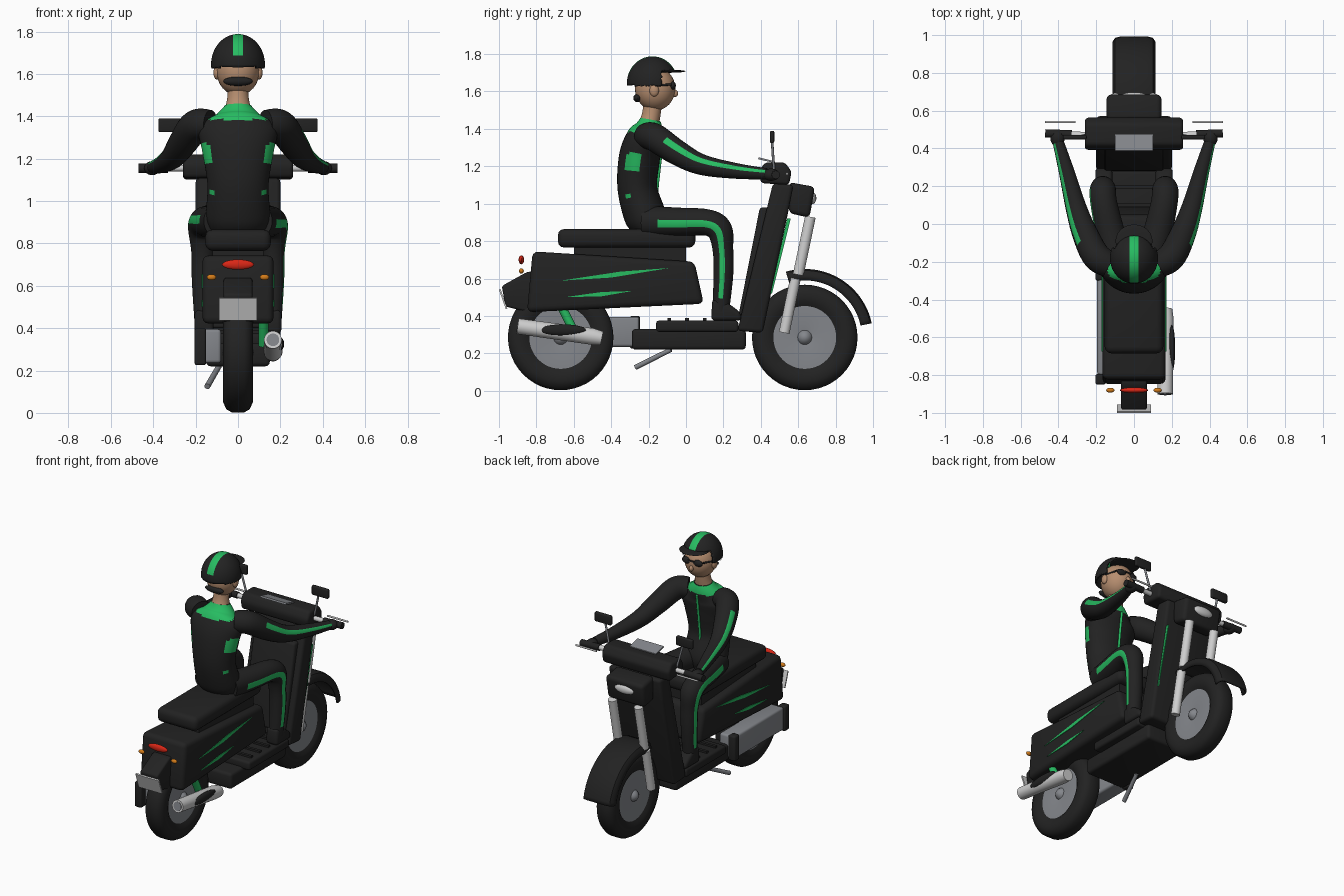
import bpy, bmesh, math
from mathutils import Vector, Matrix

cube = bpy.data.objects.get("Cube")
if cube:
    bpy.data.objects.remove(cube)


def material(name, *rgb):
    m = bpy.data.materials.new(name)
    m.use_nodes = True
    m.diffuse_color = (*rgb, 1)
    m.node_tree.nodes["Principled BSDF"].inputs["Base Color"].default_value = (*rgb, 1)
    return m


BLACK = material("black", .016, .016, .016)
GREEN = material("green", .02, .5, .12)
SKIN = material("skin", .47, .27, .16)
GREY = material("mid_grey", .23, .24, .26)
SILVER = material("silver", .62, .62, .62)
RED = material("red", .7, .02, .008)
ORANGE = material("orange", .65, .2, .01)


def finish(bm, name, *mats):
    bmesh.ops.recalc_face_normals(bm, faces=bm.faces)
    me = bpy.data.meshes.new(name)
    bm.to_mesh(me)
    bm.free()
    ob = bpy.data.objects.new(name, me)
    bpy.context.collection.objects.link(ob)
    for m in mats:
        me.materials.append(m)
    bpy.ops.object.select_all(action='DESELECT')
    ob.select_set(True)
    bpy.context.view_layer.objects.active = ob
    bpy.ops.object.shade_smooth_by_angle(angle=math.radians(40))
    return ob


def prism(name, pts, x0, x1, mat, bevel=0.0):
    """Side outline of (y, z) points extruded across x."""
    bm = bmesh.new()
    f = bm.faces.new([bm.verts.new((x0, y, z)) for y, z in pts])
    ext = bmesh.ops.extrude_face_region(bm, geom=[f])["geom"]
    bmesh.ops.translate(bm, vec=(x1 - x0, 0, 0),
                        verts=[v for v in ext if isinstance(v, bmesh.types.BMVert)])
    if bevel:
        bmesh.ops.bevel(bm, geom=bm.edges[:], offset=bevel, segments=3, profile=.5,
                        affect='EDGES', clamp_overlap=True)
    return finish(bm, name, mat)


def box(name, x0, x1, y0, y1, z0, z1, mat, bevel=0.0):
    return prism(name, [(y0, z0), (y1, z0), (y1, z1), (y0, z1)], x0, x1, mat, bevel)


def ball(name, loc, radii, mat, seg=24):
    bm = bmesh.new()
    bmesh.ops.create_uvsphere(bm, u_segments=seg, v_segments=seg // 2, radius=1,
                              matrix=Matrix.Translation(loc) @ Matrix.Diagonal((*radii, 1)))
    return finish(bm, name, mat)


def lathe(name, profile, cy, cz, mat, a0=0, a1=360, n=48):
    """Profile of (x, radius) points turned about an axis along x."""
    bm = bmesh.new()
    full = a1 - a0 == 360
    rings = []
    for i in range(n if full else n + 1):
        a = math.radians(a0 + (a1 - a0) * i / n)
        rings.append([bm.verts.new((x, cy + r * math.cos(a), cz + r * math.sin(a))) for x, r in profile])
    for i in range(n):
        p, q = rings[i], rings[(i + 1) % len(rings)]
        for j in range(len(profile) - 1):
            bm.faces.new((p[j], p[j + 1], q[j + 1], q[j]))
    return finish(bm, name, mat)


def smooth_path(pts, steps):
    """Catmull-Rom interpolation of points with radii."""
    out = []
    for i in range(len(pts) - 1):
        p = [pts[max(0, i - 1)], pts[i], pts[i + 1], pts[min(len(pts) - 1, i + 2)]]
        for k in range(steps):
            t = k / steps
            out.append([.5 * (2 * b + (c - a) * t + (2 * a - 5 * b + 4 * c - d) * t * t
                              + (3 * b - a - 3 * c + d) * t ** 3) for a, b, c, d in zip(*p)])
    return out + [list(pts[-1])]


def tube(name, pts, *mats, ref=None, steps=1, n=20, rule=None):
    """Loft of rings along (x, y, z, radius[, depth radius]) points."""
    path = smooth_path(pts, steps) if steps > 1 else pts
    bm = bmesh.new()
    rings = []
    for i, p in enumerate(path):
        t = (Vector(path[min(i + 1, len(path) - 1)][:3]) - Vector(path[max(i - 1, 0)][:3])).normalized()
        r = Vector(ref) if ref else Vector((0, 0, 1) if abs(t.x) > .9 else (1, 0, 0))
        e1 = (r - t * r.dot(t)).normalized()
        e2 = t.cross(e1)
        angles = [2 * math.pi * (j + .5) / n for j in range(n)]
        rings.append([bm.verts.new(Vector(p[:3]) + e1 * p[3] * math.cos(a) + e2 * p[-1] * math.sin(a))
                      for a in angles])
    for i in range(len(rings) - 1):
        for j in range(n):
            k = (j + 1) % n
            f = bm.faces.new((rings[i][j], rings[i][k], rings[i + 1][k], rings[i + 1][j]))
            if rule:
                f.material_index = int(rule(f.calc_center_median(), i / len(rings), j))
    bm.faces.new(rings[0])
    bm.faces.new(rings[-1])
    return finish(bm, name, *mats)


# Wheels
half = [(.045, .16), (.064, .19), (.07, .235), (.055, .268), (.03, .282)]
tyre = half + [(-x, r) for x, r in reversed(half)]
for name, y in (("rear", -.67), ("front", .635)):
    lathe(name + "_tyre", tyre, y, .285, BLACK)
    lathe(name + "_wheel_disc", [(.04, .001), (.052, .06), (.05, .172), (-.05, .172), (-.052, .06), (-.04, .001)],
          y, .285, GREY)
    ball(name + "_hub", (0, y, .285), (.075, .05, .05), GREY)

# Front fender and fork
fender = lathe("front_fender", [(.115, .305), (.115, .335), (.1, .358), (.07, .366), (-.07, .366),
                                (-.1, .358), (-.115, .335), (-.115, .305)], .635, .285, BLACK, 12, 106, 24)
mod = fender.modifiers.new("thickness", 'SOLIDIFY')
mod.thickness = .012
for s in (-1, 1):
    tube("fork_upper", [(s * .1, .665, .93, .029), (s * .1, .6, .62, .029)], SILVER)
    tube("fork_lower", [(s * .1, .585, .6, .029), (s * .1, .525, .31, .029)], SILVER)

# Leg shield, headlight and handlebar cover
prism("leg_shield", [(.275, .32), (.41, .31), (.545, .95), (.575, 1.1), (.465, 1.11)], -.2, .2, BLACK, .02)
prism("knee_panel", [(.28, .4), (.36, .4), (.48, .98), (.395, .98)], -.16, .16, BLACK, .015)
prism("shield_stripe", [(.452, .52), (.46, .52), (.56, .92), (.54, .92)], .18, .187, GREEN)
prism("headlight_housing", [(.55, .95), (.66, .925), (.69, 1.09), (.55, 1.115)], -.145, .145, BLACK, .025)
ball("headlight", (0, .675, 1.03), (.075, .022, .032), SILVER)
prism("handlebar_cover", [(.4, 1.11), (.55, 1.1), (.565, 1.17), (.53, 1.22), (.42, 1.22), (.39, 1.17)],
      -.26, .26, BLACK, .018)
prism("instrument_panel", [(.385, 1.238), (.39, 1.248), (.475, 1.226), (.475, 1.217)], -.1, .1, GREY)
for s in (-1, 1):
    tube("handlebar", [(s * .2, .47, 1.155, .016), (s * .36, .475, 1.155, .016)], SILVER)
    tube("grip", [(s * .33, .475, 1.155, .022), (s * .47, .48, 1.155, .022)], BLACK)
    tube("brake_lever", [(s * .31, .54, 1.16, .006), (s * .47, .54, 1.16, .006)], SILVER)
    tube("mirror_stalk", [(s * .26, .47, 1.18, .007), (s * .3, .46, 1.34, .007)], GREY)
    box("mirror", s * .25, s * .376, .448, .472, 1.325, 1.39, BLACK, .008)

# Floorboard
box("floor_base", -.15, .15, -.29, .32, .22, .33, BLACK, .02)
box("floorboard", -.2, .2, -.16, .28, .315, .375, BLACK, .015)
for k in range(4):
    y = -.09 + k * .095
    box("floor_rib", -.17, .17, y - .01, y + .01, .37, .388, BLACK)
tube("kickstand", [(-.09, -.08, .22, .013), (-.145, -.27, .125, .014)], GREY)

# Rear body, seat and tail
prism("rear_body", [(-.85, .42), (.095, .465), (.045, .69), (-.82, .745)], -.168, .168, BLACK, .03)
box("seat", -.155, .155, -.685, .05, .765, .865, BLACK, .035)
box("seat_base", -.12, .12, -.6, .0, .68, .78, BLACK)
prism("tail_guard", [(-.8, .64), (-.85, .635), (-.985, .56), (-.965, .45), (-.8, .41)], -.068, .068, BLACK, .012)
prism("number_plate", [(-1, .54), (-.992, .545), (-.955, .44), (-.963, .435)], -.09, .09, SILVER)
ball("tail_light", (0, -.88, .7), (.075, .015, .024), RED)
for s in (-1, 1):
    ball("turn_signal", (s * .125, -.88, .64), (.022, .013, .014), ORANGE)
    prism("upper_streak", [(-.675, .588), (-.4, .605), (-.09, .656), (-.35, .637)], s * .165, s * .172, GREEN)
    prism("lower_streak", [(-.65, .5), (-.45, .505), (-.29, .533), (-.45, .528)], s * .165, s * .172, GREEN)

# Engine case, shock absorber and exhaust
box("engine_case", -.195, -.08, -.8, -.25, .235, .395, GREY, .015)
for y in (-.85, -.3):
    box("engine_end_cap", -.205, -.15, y, y + .055, .225, .4, BLACK, .012)
tube("shock_absorber", [(.12, -.66, .44, .024), (.12, -.6, .32, .024)], GREEN)
tube("exhaust", [(.165, -.9, .345, .042), (.165, -.5, .29, .045), (.165, -.45, .28, .038)], SILVER)
tube("exhaust_tip", [(.165, -.903, .345, .03), (.165, -.895, .344, .03)], GREY)
ball("exhaust_guard", (.2, -.66, .325), (.018, .125, .03), BLACK)

# Rider's torso with collar, side patches and zip
torso = [(0, -.2, .84, .12, .07), (0, -.215, .92, .15, .11), (0, -.26, 1.08, .145, .106),
         (0, -.25, 1.24, .17, .11), (0, -.225, 1.34, .185, .1), (0, -.2, 1.4, .11, .078), (0, -.19, 1.45, .062, .055)]


def suit(c, i, j):
    patch = -.325 < c.y < -.245 and 1.18 < c.z < 1.27 or -.32 < c.y < -.29 and 1.03 < c.z < 1.06
    return c.z > 1.385 or patch and abs(c.x) > .08


tube("torso", torso, BLACK, GREEN, steps=9, n=40, rule=suit)
tube("zip", [(0, -.158, 1.0, .008), (0, -.153, 1.1, .008), (0, -.137, 1.24, .008), (0, -.118, 1.38, .008)], GREEN)

# Limbs with an outer stripe
for s in (-1, 1):
    arm = [(s * .13, -.215, 1.36, .07), (s * .2, -.17, 1.355, .075), (s * .26, -.05, 1.275, .068),
           (s * .305, .08, 1.21, .056), (s * .355, .27, 1.175, .042), (s * .4, .43, 1.16, .03)]
    tube("arm", arm, BLACK, GREEN, ref=(s, 0, .6), steps=7, n=24,
         rule=lambda c, i, j: j in (23, 0) and i > .28)
    ball("glove", (s * .405, .455, 1.155), (.038, .045, .033), BLACK)
    leg = [(s * .08, -.22, .905, .085), (s * .125, -.05, .902, .078), (s * .16, .11, .9, .071),
           (s * .165, .178, .86, .07), (s * .165, .197, .76, .056), (s * .165, .2, .62, .053), (s * .16, .185, .42, .045)]
    tube("leg", leg, BLACK, GREEN, ref=(s, 0, 0), steps=7, n=24,
         rule=lambda c, i, j: j in (23, 0) and .08 < i and c.z > .5)
    prism("shoe", [(.135, .375), (.3, .375), (.29, .42), (.23, .465), (.14, .49)], s * .115, s * .205, BLACK, .02)

# Head and face
tube("neck", [(0, -.2, 1.42, .066, .055), (0, -.185, 1.48, .052, .05), (0, -.175, 1.56, .046, .05)],
     SKIN, steps=4)
ball("head", (0, -.165, 1.615), (.102, .108, .117), SKIN, 32)
ball("nose", (0, -.06, 1.59), (.014, .018, .02), SKIN)
ball("hair_bun", (0, -.26, 1.565), (.07, .022, .022), BLACK)
box("glasses_bridge", -.03, .03, -.067, -.055, 1.635, 1.645, BLACK)
for s in (-1, 1):
    ball("ear", (s * .1, -.17, 1.605), (.016, .025, .032), SKIN)
    ball("glasses_lens", (s * .042, -.07, 1.632), (.036, .016, .022), BLACK)
    tube("glasses_arm", [(s * .075, -.08, 1.638, .006), (s * .105, -.17, 1.63, .006)], BLACK)

# Helmet shell, open at the face, with a centre stripe
bm = bmesh.new()
place = Matrix.Translation((0, -.18, 1.645)) @ Matrix.Diagonal((.127, .136, .143, 1))
bmesh.ops.create_uvsphere(bm, u_segments=64, v_segments=32, radius=1,
                          matrix=place @ Matrix.Rotation(math.pi / 2, 4, 'Y'))
gone = []
for f in bm.faces:
    c = f.calc_center_median()
    f.material_index = int(abs(c.x) < .025 and c.z > 1.68)
    if c.z < (1.71 if c.y > -.13 else 1.63):
        gone.append(f)
bmesh.ops.delete(bm, geom=gone, context='FACES')
helmet = finish(bm, "helmet", BLACK, GREEN)
mod = helmet.modifiers.new("thickness", 'SOLIDIFY')
mod.thickness = .012
ball("helmet_visor", (0, -.09, 1.708), (.098, .088, .008), BLACK)
